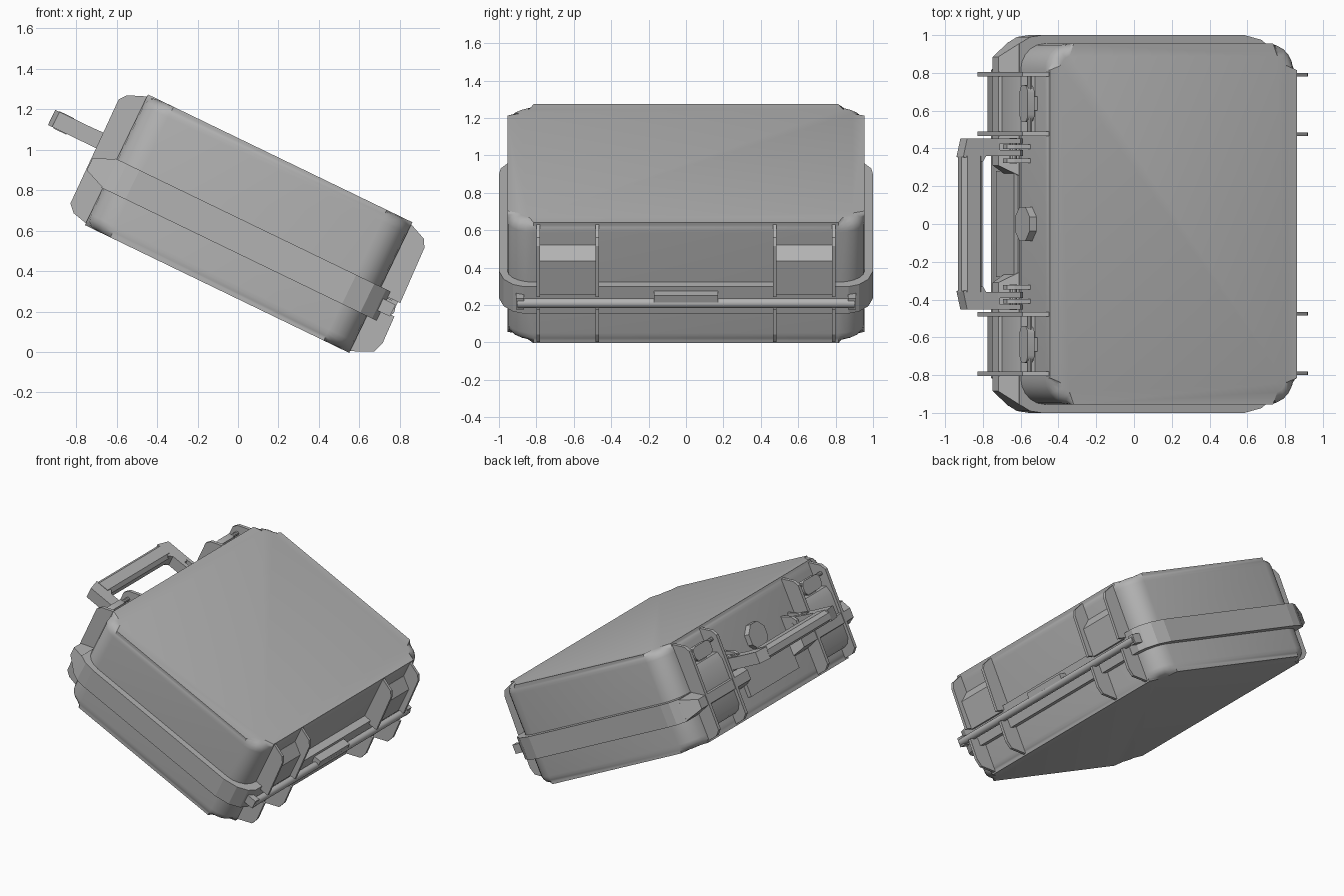
import bpy, bmesh, math

cube = bpy.data.objects.get("Cube")
if cube:
    bpy.data.objects.remove(cube, do_unlink=True)

TILT = math.radians(25.8)   # the whole case leans on its hinge edge

grey = bpy.data.materials.new("case grey")
grey.use_nodes = True
grey.diffuse_color = (0.45, 0.45, 0.45, 1)
grey.node_tree.nodes["Principled BSDF"].inputs["Base Color"].default_value = (0.45, 0.45, 0.45, 1)


def finish(name, bm, smooth=True):
    """Turn a bmesh in the case's own frame into a tilted object."""
    bmesh.ops.recalc_face_normals(bm, faces=bm.faces)
    me = bpy.data.meshes.new(name)
    bm.to_mesh(me)
    bm.free()
    me.materials.append(grey)
    ob = bpy.data.objects.new(name, me)
    bpy.context.collection.objects.link(ob)
    ob.rotation_euler = (0, TILT, 0)
    if smooth:
        bpy.ops.object.select_all(action='DESELECT')
        ob.select_set(True)
        bpy.context.view_layer.objects.active = ob
        bpy.ops.object.shade_smooth_by_angle(angle=math.radians(32))
    return ob


def prism_bm(pts, axis, a, b):
    """Extrude a 2D outline along x (y,z points), y (x,z points) or z (x,y points)."""
    place = {'x': lambda p, d: (d, p[0], p[1]),
             'y': lambda p, d: (p[0], d, p[1]),
             'z': lambda p, d: (p[0], p[1], d)}[axis]
    bm = bmesh.new()
    lo = [bm.verts.new(place(p, a)) for p in pts]
    hi = [bm.verts.new(place(p, b)) for p in pts]
    bm.faces.new(lo)
    bm.faces.new(hi)
    n = len(pts)
    for i in range(n):
        j = (i + 1) % n
        bm.faces.new((lo[i], lo[j], hi[j], hi[i]))
    return bm


def prism(name, pts, axis, a, b, smooth=True):
    return finish(name, prism_bm(pts, axis, a, b), smooth)


def box(name, x0, x1, y0, y1, z0, z1):
    return prism(name, [(x0, y0), (x1, y0), (x1, y1), (x0, y1)], 'z', z0, z1, False)


def both(name, pts, y0, y1, smooth=True):
    """Side profile extruded in y, once on each side."""
    for side, s in (("left", 1), ("right", -1)):
        prism(f"{name}_{side}", pts, 'y', s * y0, s * y1, smooth)


def circle(cx, cz, r, n=16):
    return [(cx + r * math.cos(2 * math.pi * i / n + math.pi / n),
             cz + r * math.sin(2 * math.pi * i / n + math.pi / n)) for i in range(n)]


def rounded(x0, x1, y0, y1, r, seg=5):
    pts = []
    for cx, cy, a0 in ((x1 - r, y1 - r, 0), (x0 + r, y1 - r, 90),
                       (x0 + r, y0 + r, 180), (x1 - r, y0 + r, 270)):
        for i in range(seg + 1):
            a = math.radians(a0 + 90 * i / seg)
            pts.append((cx + r * math.cos(a), cy + r * math.sin(a)))
    return pts


# Lid and base shells: rounded boxes with a soft outer edge
def shell(name, z_seam, z_out):
    bm = prism_bm(rounded(-0.955, 0.497, -0.955, 0.955, 0.14), 'z', z_seam, z_out)
    edges = [e for e in bm.edges if all(abs(v.co.z - z_out) < 1e-5 for v in e.verts)]
    bmesh.ops.bevel(bm, geom=edges, offset=0.06, offset_type='OFFSET',
                    segments=4, profile=0.5, affect='EDGES')
    finish(name, bm)


shell("lid", 0.515, 0.953)
shell("base", 0.515, 0.2355)

# Rim band round the seam
half = [(0.55, 0.87), (0.525, 0.925), (0.46, 0.975), (0.36, 1.0),
        (-0.83, 1.0), (-0.90, 0.99), (-0.962, 0.955)]
prism("rim", half + [(x, -y) for x, y in reversed(half)], 'z', 0.4375, 0.598, False)

# Tapering rim noses on the opening side, with a gap behind the handle
for side, s in (("left", 1), ("right", -1)):
    bm = bmesh.new()
    rings = []
    for x, y0, y1, z0, z1 in ((-0.95, 0.25, 0.963, 0.4375, 0.598),
                              (-1.065, 0.31, 0.885, 0.484, 0.552)):
        rings.append([bm.verts.new((x, s * y, z)) for y, z in
                      ((y0, z0), (y1, z0), (y1, z1), (y0, z1))])
    for ring in rings:
        bm.faces.new(ring)
    for i in range(4):
        j = (i + 1) % 4
        bm.faces.new((rings[0][i], rings[0][j], rings[1][j], rings[1][i]))
    finish(f"rim_nose_{side}", bm, False)
box("rim_front_panel", -0.985, -0.94, -0.28, 0.28, 0.36, 0.58)

# Ribs beside latches and hinges
latch_rib = [(-0.90, 0.951), (-0.96, 0.94), (-1.047, 0.904), (-1.075, 0.868), (-1.066, 0.30),
             (-1.03, 0.264), (-0.913, 0.236), (-0.88, 0.30), (-0.88, 0.90)]
hinge_rib_top = [(0.435, 0.95), (0.50, 0.94), (0.584, 0.904), (0.606, 0.865), (0.617, 0.567),
                 (0.48, 0.567), (0.42, 0.90)]
hinge_rib_low = [(0.435, 0.237), (0.50, 0.246), (0.606, 0.296), (0.625, 0.35), (0.62, 0.495),
                 (0.48, 0.495), (0.42, 0.29)]
for label, y in (("inner", 0.465), ("outer", 0.78)):
    both(f"latch_rib_{label}", latch_rib, y, y + 0.025, False)
    both(f"hinge_rib_top_{label}", hinge_rib_top, y, y + 0.02, False)
    both(f"hinge_rib_low_{label}", hinge_rib_low, y, y + 0.02, False)

# Hinge cover panels, rod and knuckles
both("hinge_panel", [(0.45, 0.56), (0.575, 0.56), (0.575, 0.76), (0.498, 0.82), (0.45, 0.82)],
     0.48, 0.785, False)
prism("hinge_rod", circle(0.584, 0.515, 0.026), 'y', -0.9, 0.9)
box("hinge_middle_knuckle", 0.53, 0.605, -0.17, 0.17, 0.525, 0.57)
both("hinge_end_knuckle", [(0.47, 0.485), (0.60, 0.485), (0.60, 0.55), (0.47, 0.55)],
     0.865, 0.91, False)

# Latches: cover plate, pivot pin and hook loop
both("latch_plate", [(-0.93, 0.31), (-0.985, 0.32), (-1.02, 0.34), (-1.045, 0.38), (-1.05, 0.70),
                     (-1.03, 0.755), (-0.93, 0.775)], 0.485, 0.785)
both("latch_pin", circle(-1.025, 0.85, 0.014, 10), 0.485, 0.785)
for side, s in (("left", 1), ("right", -1)):
    prism(f"latch_loop_{side}", rounded(s * 0.637 - 0.098, s * 0.637 + 0.098, 0.77, 0.868, 0.04, 4),
          'x', -1.045, -1.005)
both("latch_arm", [(-0.94, 0.76), (-1.02, 0.76), (-1.02, 0.80), (-0.94, 0.80)], 0.60, 0.675, False)

# Pressure valve knob on the opening side
prism("valve_knob", circle(0, 0.70, 0.097, 8), 'x', -0.995, -0.94, False)

# Carry handle: bar with trimmed ends, arms, forked prongs
bm = prism_bm([(-1.30, 0.598), (-1.335, 0.618), (-1.335, 0.662), (-1.312, 0.688),
               (-1.235, 0.688), (-1.212, 0.665), (-1.212, 0.62), (-1.235, 0.598)],
              'y', -0.36, 0.36)
finish("handle_bar", bm, False)
for side, s in (("left", 1), ("right", -1)):
    prism(f"handle_corner_{side}",
          [(-1.335, s * 0.355), (-1.312, s * 0.452), (-1.12, s * 0.452), (-1.12, s * 0.36),
           (-1.20, s * 0.36), (-1.22, s * 0.33)], 'z', 0.602, 0.685, False)
prong = [(-1.13, 0.602), (-1.0, 0.60), (-0.975, 0.625), (-0.975, 0.665), (-1.0, 0.69), (-1.13, 0.685)]
lug = [(-0.93, 0.56), (-1.04, 0.585), (-1.07, 0.62), (-1.07, 0.67), (-1.04, 0.70), (-0.93, 0.725)]
both("handle_prong_inner", prong, 0.36, 0.392, False)
both("handle_prong_outer", prong, 0.425, 0.452, False)
both("handle_lug_inner", lug, 0.323, 0.347, False)
both("handle_lug_outer", lug, 0.398, 0.42, False)
both("handle_pin", circle(-1.02, 0.643, 0.02, 10), 0.32, 0.455)
